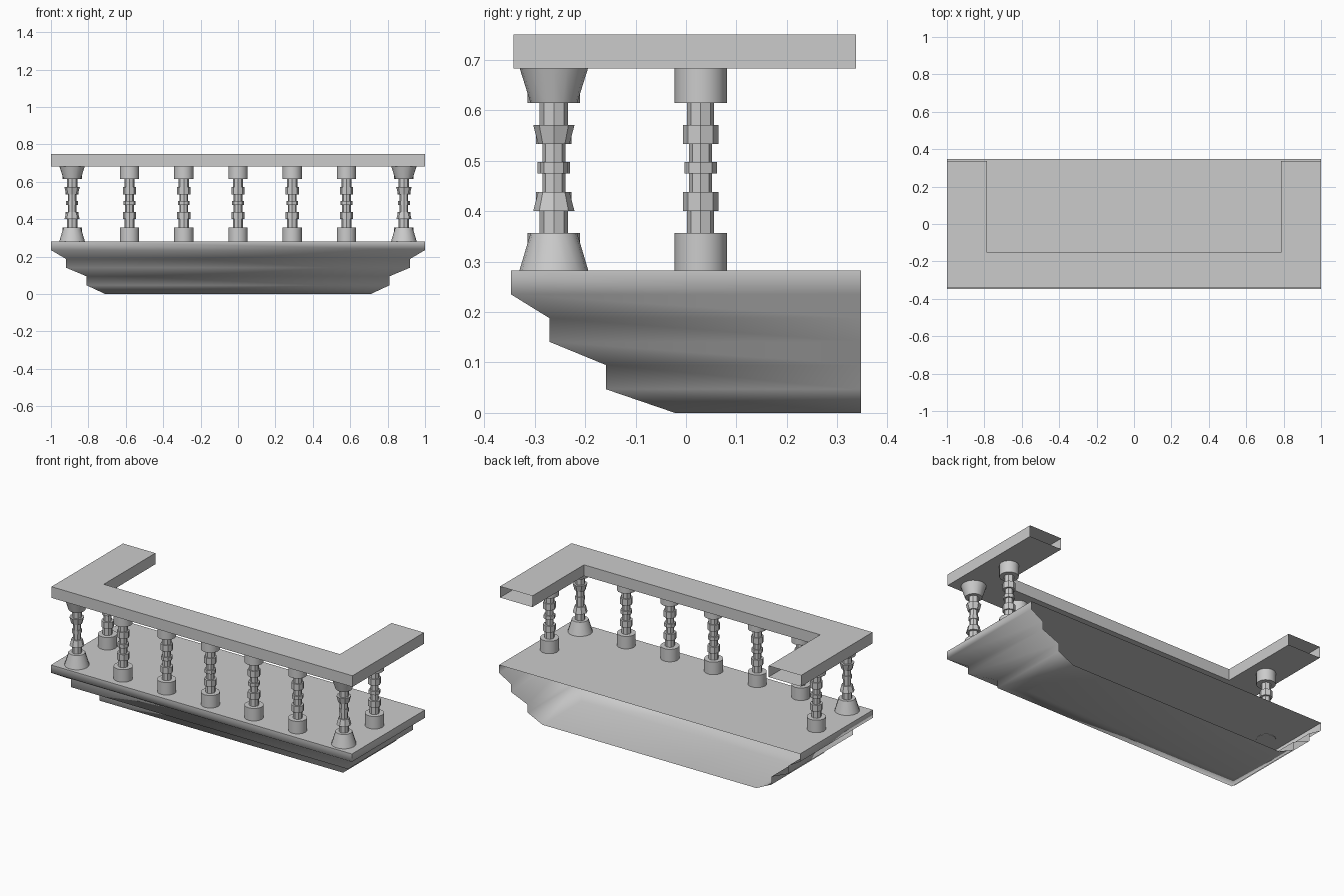
import bpy, bmesh
from mathutils import Matrix

if "Cube" in bpy.data.objects:
    bpy.data.objects.remove(bpy.data.objects["Cube"])


def finish(bm, name, angle=None):
    bmesh.ops.recalc_face_normals(bm, faces=bm.faces[:])
    me = bpy.data.meshes.new(name)
    bm.to_mesh(me)
    bm.free()
    ob = bpy.data.objects.new(name, me)
    bpy.context.collection.objects.link(ob)
    if angle:
        bpy.ops.object.select_all(action='DESELECT')
        ob.select_set(True)
        bpy.context.view_layer.objects.active = ob
        bpy.ops.object.shade_smooth_by_angle(angle=angle)
    return ob


def u_ring(bm, x, front, back, z):
    """Four points of a U open towards the back."""
    return [bm.verts.new(p) for p in
            ((-x, back, z), (-x, front, z), (x, front, z), (x, back, z))]


def bridge(bm, a, b):
    for i in range(3):
        bm.faces.new((a[i], a[i + 1], b[i + 1], b[i]))


# stepped balcony base, hollow and open against the wall
BACK = 0.347
bm = bmesh.new()
steps = [(1.0, -0.347, 0.282), (1.0, -0.347, 0.235), (0.92, -0.271, 0.188),
         (0.92, -0.271, 0.141), (0.81, -0.159, 0.095), (0.81, -0.159, 0.047),
         (0.71, -0.022, 0.0)]
rings = [u_ring(bm, x, y, BACK, z) for x, y, z in steps]
for a, b in zip(rings, rings[1:]):
    bridge(bm, a, b)
bm.faces.new(rings[0])
bm.faces.new(rings[-1])
finish(bm, "balcony_base", 1.3)

# U-shaped handrail with open ends
bm = bmesh.new()
section = [(1.0, -0.342, 0.683), (1.0, -0.342, 0.75),
           (0.785, -0.153, 0.75), (0.785, -0.153, 0.683)]
rings = [u_ring(bm, x, y, 0.337, z) for x, y, z in section]
for i in range(4):
    bridge(bm, rings[i], rings[(i + 1) % 4])
finish(bm, "handrail")

# stacked sections: z bottom, z top, radius bottom, radius top, sides
STRAIGHT = [(0.28, 0.357, 0.052, 0.052, 16), (0.357, 0.40, 0.027, 0.027, 8),
            (0.40, 0.438, 0.035, 0.035, 8), (0.438, 0.475, 0.023, 0.023, 8),
            (0.475, 0.497, 0.032, 0.032, 8), (0.497, 0.533, 0.023, 0.023, 8),
            (0.533, 0.571, 0.035, 0.035, 8), (0.571, 0.614, 0.027, 0.027, 8),
            (0.614, 0.684, 0.052, 0.052, 16)]
FLARED = [(0.28, 0.357, 0.069, 0.046, 16), (0.357, 0.40, 0.028, 0.028, 8),
          (0.40, 0.438, 0.041, 0.031, 8), (0.438, 0.475, 0.023, 0.023, 8),
          (0.475, 0.497, 0.027, 0.027, 8), (0.497, 0.533, 0.023, 0.023, 8),
          (0.533, 0.571, 0.031, 0.041, 8), (0.571, 0.614, 0.028, 0.028, 8),
          (0.614, 0.684, 0.046, 0.068, 16)]


def baluster(name, x, y, parts):
    bm = bmesh.new()
    for z0, z1, r0, r1, n in parts:
        bmesh.ops.create_cone(bm, cap_ends=True, segments=n, radius1=r0,
                              radius2=r1, depth=z1 - z0,
                              matrix=Matrix.Translation((x, y, (z0 + z1) / 2)))
    finish(bm, name, 0.5)


# front row, corner posts and one side baluster per end
for i in range(5):
    baluster(f"front_baluster_{i + 1}", (i - 2) * 0.29, -0.262, STRAIGHT)
for side, s in (("left", -1), ("right", 1)):
    baluster(f"{side}_corner_baluster", s * 0.887, -0.262, FLARED)
    baluster(f"{side}_side_baluster", s * 0.887, 0.029, STRAIGHT)
